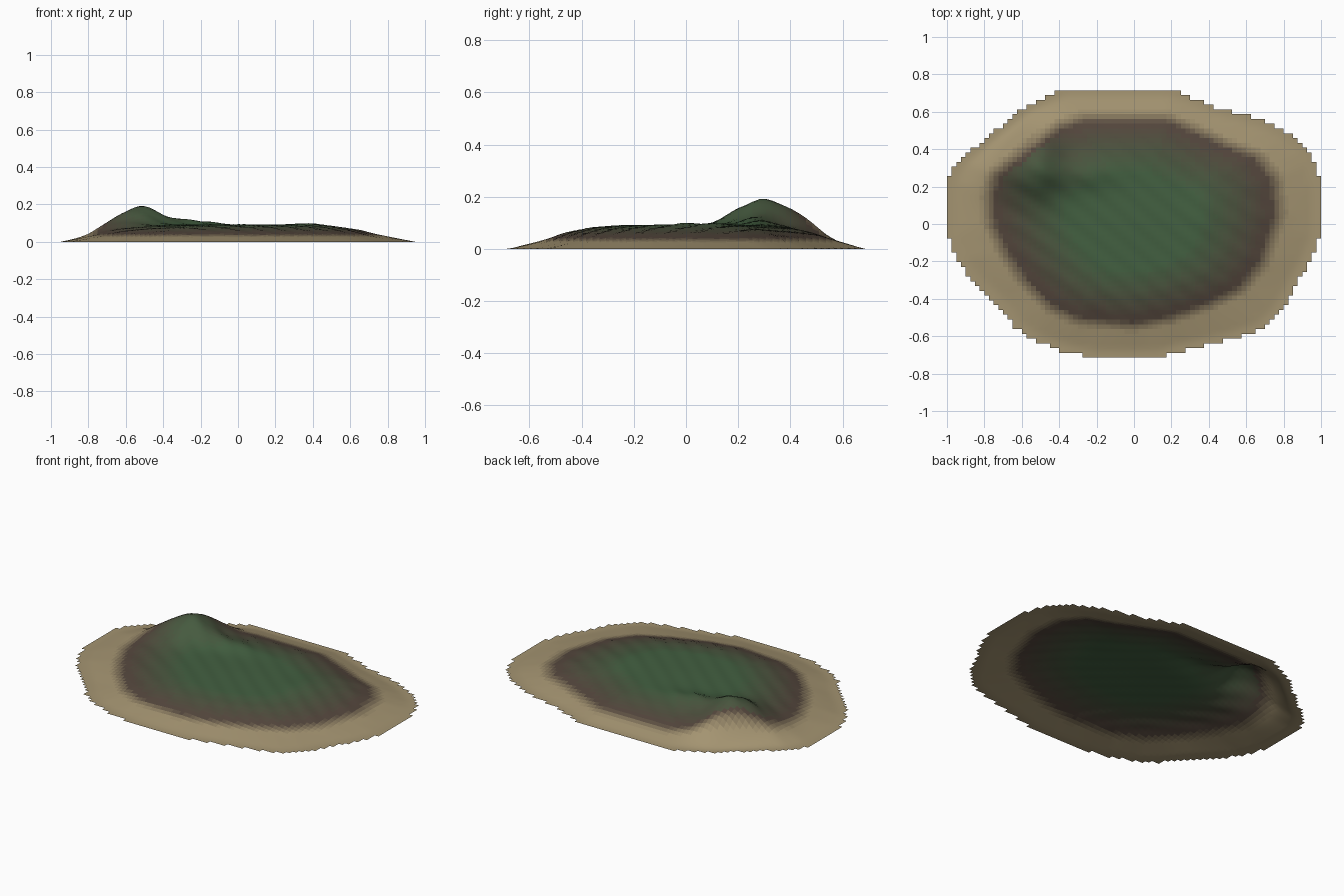
import bpy, bmesh, math

if "Cube" in bpy.data.objects:
    bpy.data.objects.remove(bpy.data.objects["Cube"])

# Plan outlines (counter-clockwise): shoreline and inner edge of the beach
SHORE = [(1, .2), (.97, .33), (.93, .4), (.83, .48), (.75, .53), (.6, .58), (.45, .62),
         (.28, .69), (.2, .72), (-.38, .72), (-.5, .665), (-.6, .615), (-.7, .53),
         (-.8, .45), (-.94, .34), (-1, .23), (-1, -.05), (-.95, -.2), (-.86, -.3),
         (-.73, -.43), (-.65, -.54), (-.55, -.62), (-.38, -.68), (-.23, -.715),
         (.13, -.715), (.25, -.68), (.55, -.61), (.7, -.56), (.78, -.48), (.85, -.36),
         (.95, -.18), (1, -.05)]
BEACH = [(.78, .05), (.76, .25), (.66, .37), (.5, .43), (.35, .5), (.18, .57), (-.27, .57),
         (-.4, .53), (-.55, .43), (-.75, .27), (-.78, .15), (-.77, 0), (-.7, -.15),
         (-.6, -.3), (-.45, -.45), (-.3, -.52), (0, -.55), (.2, -.51), (.4, -.44),
         (.58, -.35), (.7, -.2)]


def cross(a, b):
    return a[0] * b[1] - a[1] * b[0]


def ratio(poly, x, y):
    """0 at the centre, 1 on the outline."""
    p = (x, y)
    for i, a in enumerate(poly):
        b = poly[(i + 1) % len(poly)]
        if cross(a, p) >= 0 and cross(p, b) >= 0:
            e = (b[0] - a[0], b[1] - a[1])
            return cross(p, e) / cross(a, e)
    return 0.0


def ramp(stops, v):
    if v <= stops[0][0]:
        return stops[0][1]
    for (v0, h0), (v1, h1) in zip(stops, stops[1:]):
        if v <= v1:
            return h0 + (h1 - h0) * (v - v0) / (v1 - v0)
    return stops[-1][1]


def hump(d, s):
    return math.exp(-(d / s) ** 2)


def peak(x, y, t):
    dx, dy = x + .53, y - .32
    fall = max(0, min(1, (.95 - t) / .15))
    return .125 * fall * hump(dx, .14 if dx > 0 else .22) * hump(dy, .24 if dy > 0 else .17)


LAND = [(0, .092), (.5, .088), (.7, .078), (.85, .06), (1, .033)]


def height(x, y):
    t, u = ratio(SHORE, x, y), ratio(BEACH, x, y)
    if u < 1:
        z = ramp(LAND, u)
    else:
        inner = t / u
        z = .033 * max(0, 1 - (t - inner) / (.95 - inner))
    inside = max(0, min(1, (1 - u) / .2))
    z += inside * .003 * math.sin(62 * (x * .6 + y * .8) + math.sin(5 * x))   # ripples
    z += inside * .03 * hump(x + .28, .18) * hump(y - .27, .08)               # side ridge
    z += inside * .01 * hump(x - .38, .1) * hump(y - .05, .15)                # low knoll
    return max(0, z + peak(x, y, t))


# Island: square-celled terrain grid trimmed to the shoreline
NX, NY, HY = 80, 56, .715
bm = bmesh.new()
rows = [[bm.verts.new((-1 + 2 * i / NX, -HY + 2 * HY * j / NY, 0)) for i in range(NX + 1)]
        for j in range(NY + 1)]

# Colour ramp: green middle, brown belt, sandy beach
GREEN, BROWN, SAND = (.055, .115, .052), (.088, .062, .046), (.37, .295, .165)
STEPS = 10


def mix(a, b, f):
    return tuple(p + (q - p) * f for p, q in zip(a, b)) + (1,)


mesh = bpy.data.meshes.new("island")
colours = [mix(GREEN, BROWN, k / STEPS) for k in range(STEPS)]
colours += [mix(BROWN, SAND, k / STEPS) for k in range(STEPS + 1)]
for k, c in enumerate(colours):
    m = bpy.data.materials.new("ground_%02d" % k)
    m.diffuse_color = c
    m.use_nodes = True
    m.node_tree.nodes["Principled BSDF"].inputs["Base Color"].default_value = m.diffuse_color
    mesh.materials.append(m)

for j in range(NY):
    for i in range(NX):
        x, y = -1 + 2 * (i + .5) / NX, -HY + 2 * HY * (j + .5) / NY
        t = ratio(SHORE, x, y)
        if t > 1:
            continue
        f = bm.faces.new((rows[j][i], rows[j][i + 1], rows[j + 1][i + 1], rows[j + 1][i]))
        f.smooth = True
        u = ratio(BEACH, x, y)
        if u < .93:
            u -= 2 * peak(x, y, t)
        f.material_index = round(ramp([(.45, 0), (.91, STEPS), (.95, STEPS), (1.06, 2 * STEPS)], u))

bmesh.ops.delete(bm, geom=[v for v in bm.verts if not v.link_faces], context='VERTS')
for v in bm.verts:
    v.co.z = height(v.co.x, v.co.y)
bm.to_mesh(mesh)
bm.free()
bpy.context.collection.objects.link(bpy.data.objects.new("island", mesh))
